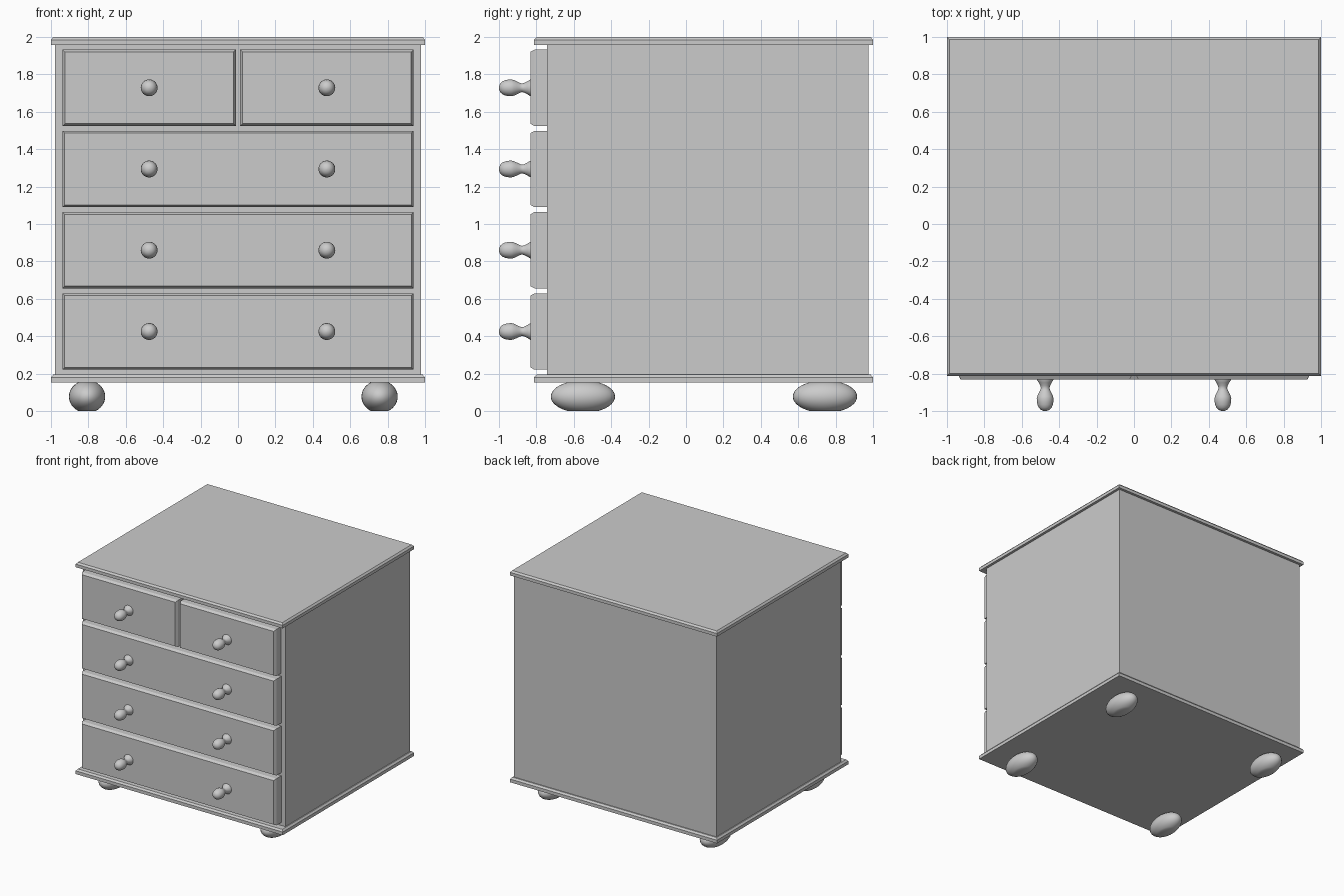
import bpy, math
from mathutils import Matrix

if "Cube" in bpy.data.objects:
    bpy.data.objects.remove(bpy.data.objects["Cube"])


def mesh_object(name, verts, faces):
    me = bpy.data.meshes.new(name)
    me.from_pydata(verts, [], faces)
    ob = bpy.data.objects.new(name, me)
    bpy.context.collection.objects.link(ob)
    return ob


def chamfered_slab(name, w, d, h, inset=0.0, drop=0.0, matrix=Matrix()):
    """Box centred in x/y from z=0 to h, with its top edge chamfered."""
    rings = [(0, 0), (h - drop, 0), (h, inset)] if inset else [(0, 0), (h, 0)]
    verts = [matrix @ Matrix.Translation((sx * (w / 2 - i), sy * (d / 2 - i), z)).to_translation()
             for z, i in rings
             for sx, sy in ((-1, -1), (1, -1), (1, 1), (-1, 1))]
    n = len(rings)
    faces = [(3, 2, 1, 0), tuple(range(4 * n - 4, 4 * n))]
    for r in range(n - 1):
        for k in range(4):
            a, b = 4 * r + k, 4 * r + (k + 1) % 4
            faces.append((a, b, b + 4, a + 4))
    return mesh_object(name, verts, faces)


def lathe(name, profile, matrix, seg=32):
    """Closed turned solid from (radius, height) points, around local z."""
    verts = [matrix @ Matrix.Translation((r * math.cos(2 * math.pi * k / seg),
                                          r * math.sin(2 * math.pi * k / seg), z)).to_translation()
             for r, z in profile for k in range(seg)]
    n = len(profile)
    faces = [tuple(reversed(range(seg))), tuple(range((n - 1) * seg, n * seg))]
    for r in range(n - 1):
        for k in range(seg):
            a, b = r * seg + k, r * seg + (k + 1) % seg
            faces.append((a, b, b + seg, a + seg))
    ob = mesh_object(name, verts, faces)
    bpy.ops.object.select_all(action='DESELECT')
    ob.select_set(True)
    bpy.context.view_layer.objects.active = ob
    bpy.ops.object.shade_smooth_by_angle(angle=math.radians(40))
    return ob


T = Matrix.Translation
FORWARD = Matrix.Rotation(math.radians(90), 4, 'X')   # local z points to -y

# Carcass, top board and base board
chamfered_slab("carcass", 1.955, 1.72, 1.77, matrix=T((0, 0.117, 0.192)))
chamfered_slab("top_board", 2.0, 1.812, 0.042, 0.013, 0.015, T((0, 0.094, 1.958)))
chamfered_slab("base_board", 2.0, 1.812, 0.043, 0.013, 0.015, T((0, 0.094, 0.152)))

# Knob profile: flared base, waist, egg-shaped end
KNOB = [(0.045, -0.005), (0.045, 0.0), (0.034, 0.018), (0.026, 0.034), (0.023, 0.046),
        (0.027, 0.058), (0.035, 0.074), (0.042, 0.09), (0.045, 0.103), (0.044, 0.118),
        (0.041, 0.135), (0.035, 0.15), (0.025, 0.161), (0.013, 0.167), (0.002, 0.169)]

# Drawers: three full-width rows, then a split row on top
rows = [0.425, 0.86, 1.294, 1.728]
for i, z in enumerate(rows):
    fronts = [(-0.475, 0.926), (0.475, 0.926)] if i == 3 else [(0, 1.877)]
    for j, (x, w) in enumerate(fronts):
        chamfered_slab(f"drawer_front_{i + 1}_{j + 1}", w, 0.408, 0.092, 0.012, 0.022,
                       T((x, -0.74, z)) @ FORWARD)
    for side, x in (("left", -0.475), ("right", 0.475)):
        lathe(f"knob_{i + 1}_{side}", KNOB, T((x, -0.831, z)) @ FORWARD)

# Bun feet: flattened balls stretched front to back, trimmed flat at the floor
lim = math.asin(0.077 / 0.087)
FOOT = [(math.cos(a), 0.077 + 0.087 * math.sin(a))
        for a in (-lim + 2 * lim * k / 14 for k in range(15))]
for sx, x in (("left", -0.807), ("right", 0.757)):
    for sy, y in (("front", -0.551), ("back", 0.743)):
        lathe(f"foot_{sy}_{sx}", FOOT, T((x, y, 0)) @ Matrix.Diagonal((0.097, 0.172, 1, 1)))
